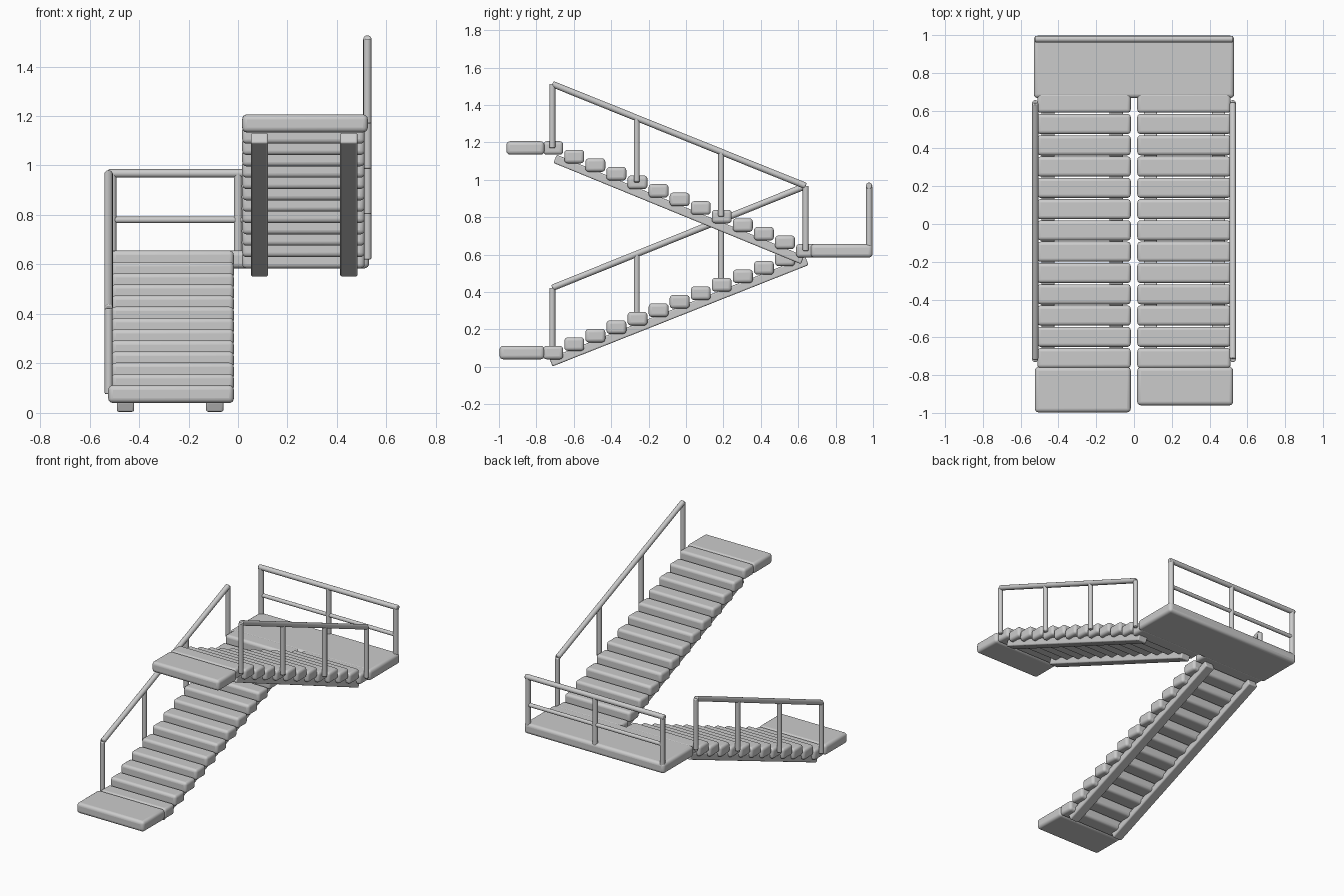
import bpy
import math
from mathutils import Vector

cube = bpy.data.objects.get("Cube")
if cube:
    bpy.data.objects.remove(cube, do_unlink=True)

# One plain grey for everything
grey = bpy.data.materials.new("light_grey")
grey.use_nodes = True
GREY = (0.6, 0.6, 0.6, 1)
grey.diffuse_color = GREY
grey.node_tree.nodes["Principled BSDF"].inputs["Base Color"].default_value = GREY


def finish(obj, name, bevel, segments=4):
    obj.name = name
    obj.data.materials.append(grey)
    bpy.ops.object.transform_apply(location=False, rotation=False, scale=True)
    mod = obj.modifiers.new("rounded_edges", 'BEVEL')
    mod.width, mod.segments, mod.limit_method = bevel, segments, 'ANGLE'
    bpy.ops.object.shade_smooth_by_angle(angle=math.radians(35))
    return obj


def slab(name, lo, hi, bevel, tilt=0.0):
    """Rounded box between two corners, tilted about x."""
    lo, hi = Vector(lo), Vector(hi)
    bpy.ops.mesh.primitive_cube_add(size=1, location=(lo + hi) / 2, rotation=(tilt, 0, 0))
    obj = bpy.context.object
    obj.scale = hi - lo
    return finish(obj, name, bevel)


def bar(name, a, b, radius=0.017):
    """Round bar from a to b."""
    a, b = Vector(a), Vector(b)
    bpy.ops.mesh.primitive_cylinder_add(vertices=20, radius=radius, depth=(b - a).length,
                                        location=(a + b) / 2)
    obj = bpy.context.object
    obj.rotation_mode = 'QUATERNION'
    obj.rotation_quaternion = (b - a).to_track_quat('Z', 'Y')
    return finish(obj, name, 0.005, 2)


STEPS = 13
FRONT_Y, BACK_Y = -0.71, 0.642
LANDING_Z = 0.62
THICK = 0.072


def flight(label, side, front_z, end_y, stringers, beam_front, beam_back, rail_front):
    """One straight run between its front platform and the shared landing."""
    inner, outer = side * 0.017, side * 0.512
    x0, x1 = sorted((inner, outer))

    # Treads
    for i in range(STEPS):
        t = i / (STEPS - 1)
        y = FRONT_Y + (BACK_Y - FRONT_Y) * t
        z = front_z + (LANDING_Z - front_z) * t
        slab(f"{label}_step_{i + 1}", (x0, y - 0.053, z - THICK / 2),
             (x1, y + 0.053, z + THICK / 2), 0.018)

    # Front platform
    p0, p1 = sorted((inner, side * 0.525))
    slab(f"{label}_platform", (p0, end_y, front_z - THICK / 2),
         (p1, -0.757, front_z + THICK / 2), 0.02)

    # Sloping beams under the treads
    a, b = Vector((0, *beam_front)), Vector((0, *beam_back))
    mid, run = (a + b) / 2, b - a
    for n, x in enumerate(stringers):
        half = Vector((0.035, run.length / 2, 0.0235))
        centre = Vector((x, mid.y, mid.z))
        slab(f"{label}_stringer_{n + 1}", centre - half, centre + half, 0.008,
             math.atan2(run.z, run.y))

    # Handrail and posts on the outer side
    x = side * 0.523
    top_a, top_b = Vector((x, FRONT_Y - 0.005, rail_front)), Vector((x, 0.64, 0.967))
    bar(f"{label}_handrail", top_a, top_b)
    for n in range(4):
        t = n / 3
        top = top_a.lerp(top_b, t)
        foot = front_z + (LANDING_Z - front_z) * t
        bar(f"{label}_post_{n + 1}", (x, top.y, foot), top, 0.016)


flight("lower", -1, 0.076, -0.997, (-0.455, -0.094),
       (-0.722, 0.024), (0.647, 0.566), 0.422)
flight("upper", 1, 1.17, -0.96, (0.087, 0.448),
       (-0.700, 1.112), (0.623, 0.571), 1.512)

# Shared back landing
slab("landing", (-0.53, 0.667, LANDING_Z - THICK / 2), (0.53, 0.997, LANDING_Z + THICK / 2), 0.02)

# Railing along the back of the landing
for n, x in enumerate((-0.508, 0, 0.508)):
    bar(f"landing_post_{n + 1}", (x, 0.979, LANDING_Z), (x, 0.979, 0.968))
bar("landing_top_rail", (-0.525, 0.979, 0.968), (0.525, 0.979, 0.968))
bar("landing_middle_rail", (-0.508, 0.979, 0.78), (0.508, 0.979, 0.78), 0.013)
